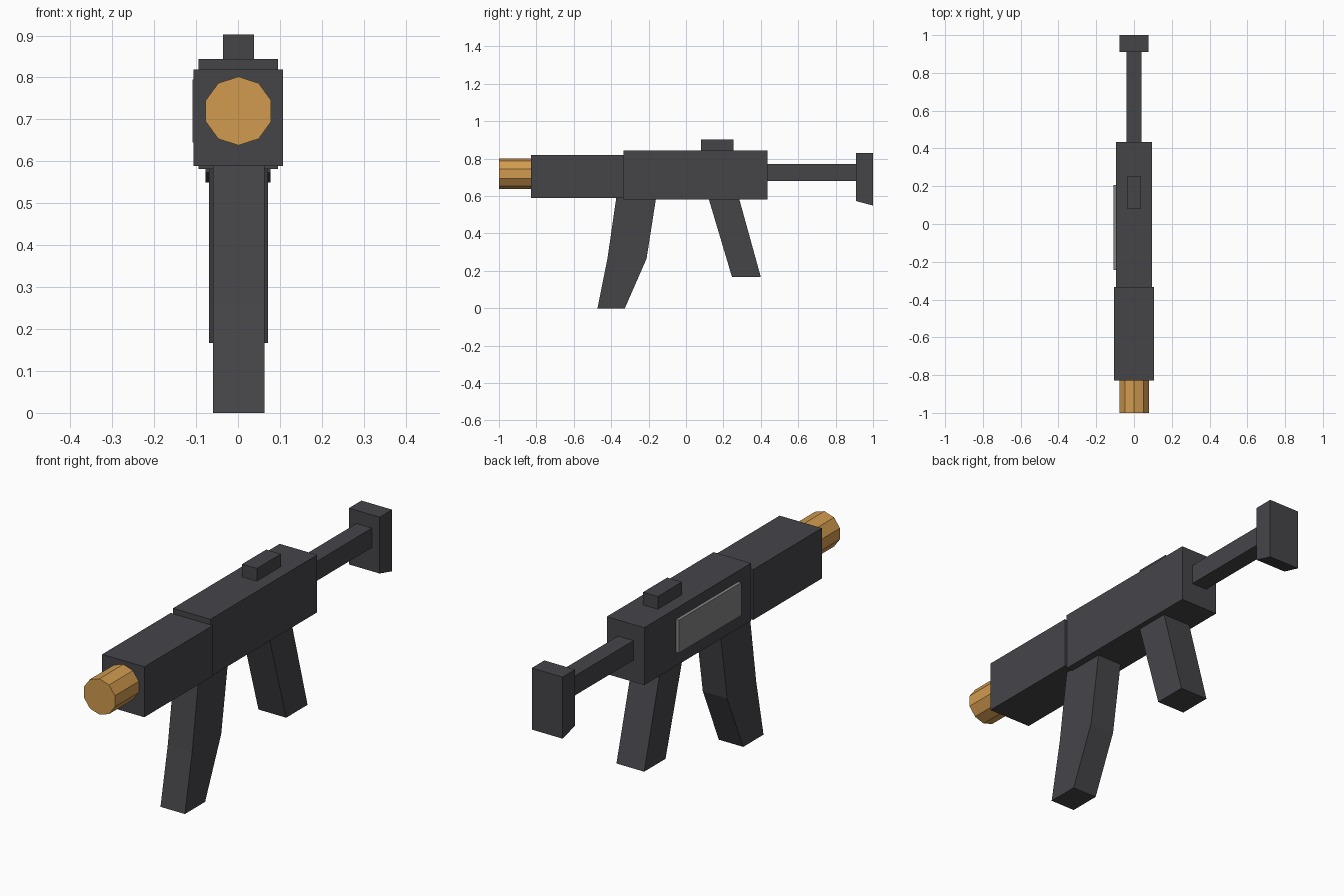
import bpy, bmesh, math

if "Cube" in bpy.data.objects:
    bpy.data.objects.remove(bpy.data.objects["Cube"])


def material(name, rgb):
    m = bpy.data.materials.new(name)
    m.diffuse_color = (*rgb, 1.0)
    m.use_nodes = True
    m.node_tree.nodes["Principled BSDF"].inputs["Base Color"].default_value = m.diffuse_color
    return m


DARK = material("dark_gunmetal", (0.060, 0.058, 0.066))
GREY = material("light_grey", (0.23, 0.23, 0.23))
BRASS = material("brass_orange", (0.64, 0.325, 0.078))


def prism(name, profile, x0, x1, mat):
    """Extrude a (y, z) side profile from x0 to x1."""
    bm = bmesh.new()
    face = bm.faces.new([bm.verts.new((x0, y, z)) for y, z in profile])
    ext = bmesh.ops.extrude_face_region(bm, geom=[face])
    moved = [g for g in ext["geom"] if isinstance(g, bmesh.types.BMVert)]
    bmesh.ops.translate(bm, verts=moved, vec=(x1 - x0, 0, 0))
    bmesh.ops.recalc_face_normals(bm, faces=bm.faces)
    mesh = bpy.data.meshes.new(name)
    bm.to_mesh(mesh)
    bm.free()
    mesh.materials.append(mat)
    obj = bpy.data.objects.new(name, mesh)
    bpy.context.collection.objects.link(obj)
    return obj


def box(name, x, y, z, mat):
    return prism(name, [(y[0], z[0]), (y[1], z[0]), (y[1], z[1]), (y[0], z[1])], *x, mat)


# Main body
box("receiver", (-0.094, 0.095), (-0.335, 0.435), (0.582, 0.844), DARK)
box("handguard", (-0.106, 0.107), (-0.828, -0.333), (0.589, 0.819), DARK)
box("rear_sight", (-0.036, 0.038), (0.081, 0.255), (0.84, 0.902), DARK)
box("side_plate", (-0.109, -0.09), (-0.243, 0.207), (0.645, 0.795), GREY)

# Stock with a butt plate whose underside slopes down to the back
box("stock_rod", (-0.039, 0.039), (0.43, 0.915), (0.681, 0.77), DARK)
prism("butt_plate", [(0.91, 0.573), (1.0, 0.549), (1.0, 0.83), (0.91, 0.83)],
      -0.077, 0.078, DARK)

# Bent magazine and slanted grip
prism("magazine", [(-0.373, 0.59), (-0.16, 0.59), (-0.211, 0.265),
                   (-0.327, 0.0), (-0.473, 0.0), (-0.42, 0.265)],
      -0.06, 0.063, DARK)
prism("grip", [(0.12, 0.59), (0.283, 0.59), (0.40, 0.167), (0.246, 0.167)],
      -0.069, 0.071, DARK)

# Ten-sided muzzle with a vertex at the top
bpy.ops.mesh.primitive_cylinder_add(vertices=10, radius=0.082, depth=0.18,
                                    location=(0.001, -0.91, 0.72),
                                    rotation=(math.pi / 2, 0, 0))
muzzle = bpy.context.object
muzzle.name = "muzzle"
muzzle.data.materials.append(BRASS)
